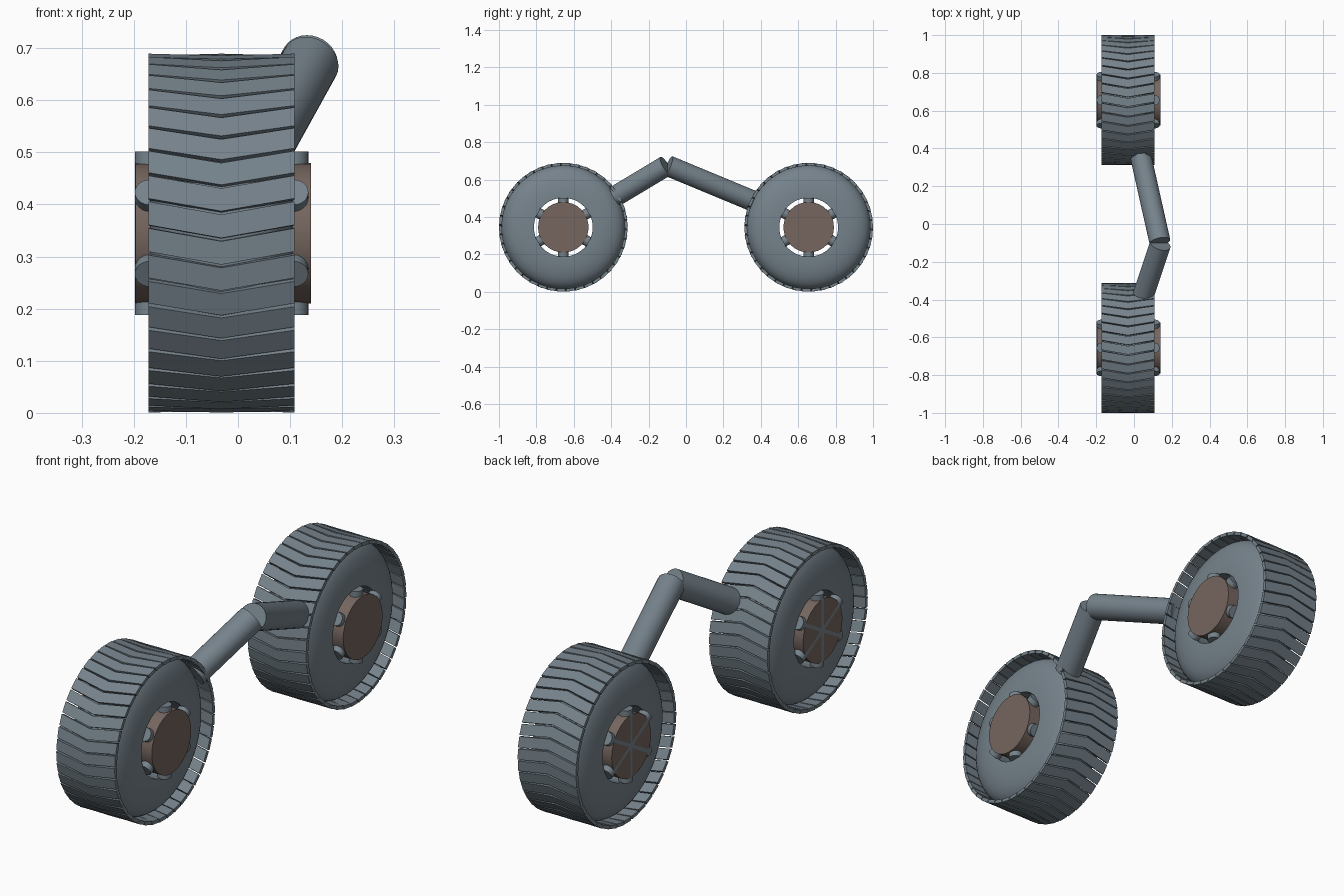
import bpy
import bmesh
from math import pi, cos, sin, sqrt
from mathutils import Vector, Matrix

cube = bpy.data.objects.get("Cube")
if cube:
    bpy.data.objects.remove(cube)

AXLE_Z = 0.345
TIRE_X = -0.032
BORE = 0.157
BARS = 42
SPOKES = 6


def material(name, color):
    mat = bpy.data.materials.new(name)
    mat.use_nodes = True
    mat.diffuse_color = color
    mat.node_tree.nodes["Principled BSDF"].inputs["Base Color"].default_value = color
    return mat


grey = material("slate grey", (0.18, 0.225, 0.26, 1))
brown = material("dull brown", (0.18, 0.133, 0.114, 1))


def add_object(name, bm, mat, smooth=True):
    bmesh.ops.recalc_face_normals(bm, faces=bm.faces)
    mesh = bpy.data.meshes.new(name)
    bm.to_mesh(mesh)
    bm.free()
    mesh.materials.append(mat)
    obj = bpy.data.objects.new(name, mesh)
    bpy.context.collection.objects.link(obj)
    if smooth:
        bpy.ops.object.select_all(action='DESELECT')
        obj.select_set(True)
        bpy.context.view_layer.objects.active = obj
        bpy.ops.object.shade_smooth_by_angle(angle=pi / 6)
    return obj


def rod(bm, start, end, radius, sides=32):
    start, end = Vector(start), Vector(end)
    axis = end - start
    turn = axis.to_track_quat('Z', 'Y').to_matrix().to_4x4()
    bmesh.ops.create_cone(bm, cap_ends=True, segments=sides, radius1=radius,
                          radius2=radius, depth=axis.length,
                          matrix=Matrix.Translation((start + end) / 2) @ turn)


def tire(name, y):
    # Full, domed sidewalls from the bore out to the crown
    steps = 14
    side = []
    for i in range(steps):
        t = pi / 2 * i / steps
        side.append((0.137 * sqrt(cos(t)), BORE + 0.177 * sin(t)))
    profile = side + [(0, BORE + 0.177)] + [(-x, r) for x, r in reversed(side)]

    bm = bmesh.new()
    around = 64
    rings = []
    for i in range(around):
        a = 2 * pi * i / around
        rings.append([bm.verts.new((TIRE_X + x, y + r * cos(a), AXLE_Z + r * sin(a)))
                      for x, r in profile])
    for i in range(around):
        a, b = rings[i], rings[(i + 1) % around]
        for j in range(len(profile)):
            k = (j + 1) % len(profile)
            bm.faces.new((a[j], a[k], b[k], b[j]))
    add_object(name, bm, grey)


def tread(name, y):
    # Chevron bars, each an extruded V lying on the tangent plane
    bm = bmesh.new()
    half, drop, width = 0.14, 0.025, 0.0225
    for i in range(BARS):
        place = (Matrix.Translation((TIRE_X, y, AXLE_Z))
                 @ Matrix.Rotation(2 * pi * i / BARS, 4, 'X'))
        layers = []
        for z in (0.328, 0.343):
            outline = [(-half, drop - width), (0, -width), (half, drop - width),
                       (half, drop + width), (0, width), (-half, drop + width)]
            layers.append([bm.verts.new(place @ Vector((px, py - drop / 2, z)))
                           for px, py in outline])
        low, high = layers
        for v in layers:
            bm.faces.new((v[0], v[1], v[4], v[5]))
            bm.faces.new((v[1], v[2], v[3], v[4]))
        for j in range(6):
            k = (j + 1) % 6
            bm.faces.new((low[j], low[k], high[k], high[j]))
    add_object(name, bm, grey, smooth=False)


def wheel(label, y):
    tire(label + "_tire", y)
    tread(label + "_tread", y)

    # Hub drum
    bm = bmesh.new()
    rod(bm, (-0.197, y, AXLE_Z), (0.14, y, AXLE_Z), 0.135)
    add_object(label + "_hub", bm, brown)

    # Radial spokes near both ends of the hub
    bm = bmesh.new()
    for x in (-0.17, 0.107):
        for i in range(SPOKES):
            a = pi / 2 + 2 * pi * i / SPOKES
            rod(bm, (x, y, AXLE_Z),
                (x, y + BORE * cos(a), AXLE_Z + BORE * sin(a)), 0.028, 24)
    add_object(label + "_spokes", bm, grey)


wheel("front_wheel", -0.656)
wheel("rear_wheel", 0.656)

# Two straight tubes meeting at a raised elbow
for name, start, end in (
        ("front_arm", (0.05, -0.376, 0.512), (0.139, -0.108, 0.673)),
        ("rear_arm", (0.037, 0.352, 0.488), (0.137, -0.094, 0.673))):
    bm = bmesh.new()
    rod(bm, start, end, 0.056)
    add_object(name, bm, grey)
